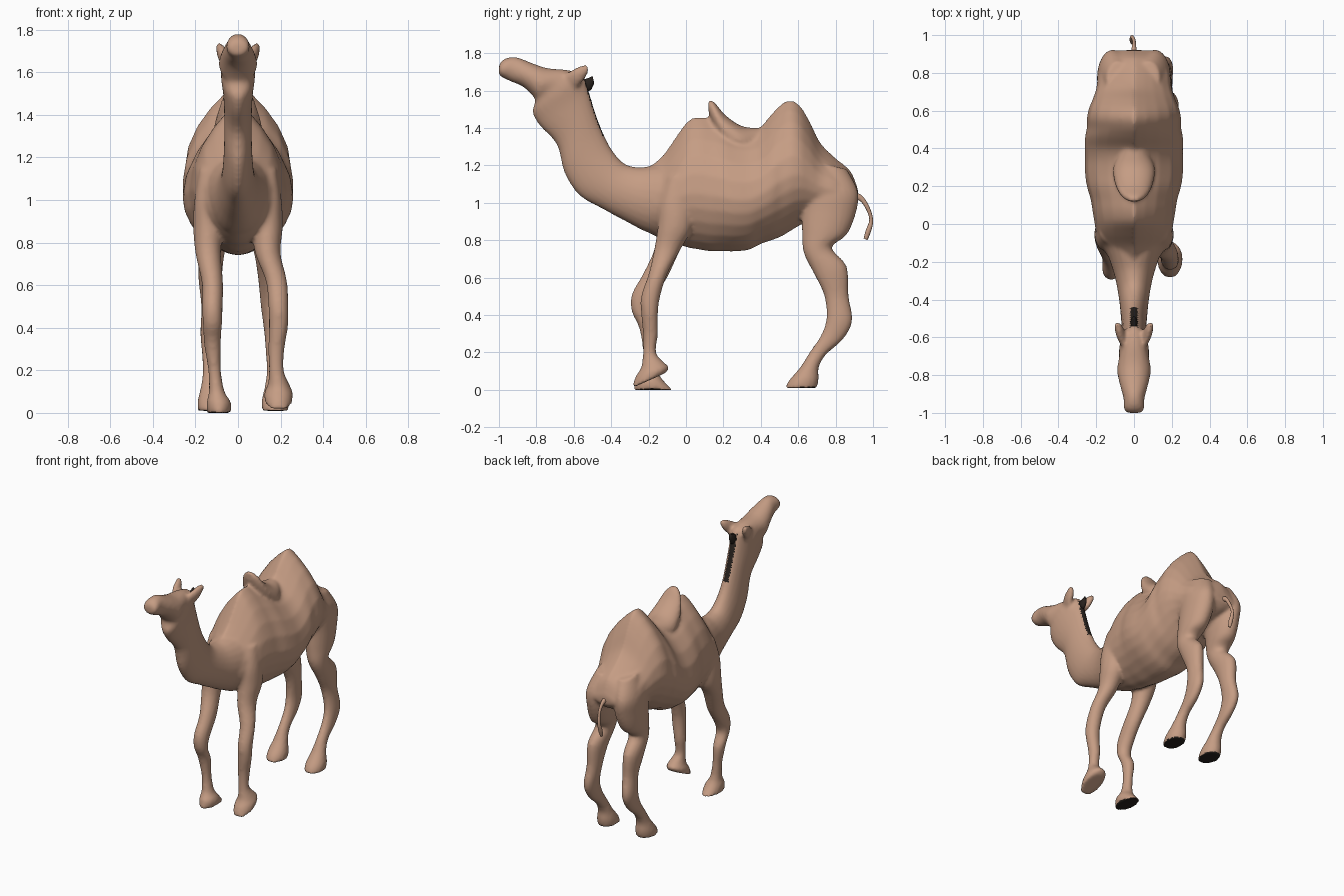
import bpy, bmesh, math

cube = bpy.data.objects.get("Cube")
if cube:
    bpy.data.objects.remove(cube)


def make_material(name, rgb):
    mat = bpy.data.materials.new(name)
    mat.use_nodes = True
    mat.diffuse_color = (*rgb, 1)
    mat.node_tree.nodes["Principled BSDF"].inputs["Base Color"].default_value = (*rgb, 1)
    return mat


coat = make_material("tan coat", (0.56, 0.335, 0.23))
dark = make_material("dark brown", (0.02, 0.015, 0.012))


def catmull(a, b, c, d, t):
    """Smooth interpolation between stations b and c."""
    return [(2 * q + (r - p) * t + (2 * p - 5 * q + 4 * r - s) * t * t
             + (3 * q - p - 3 * r + s) * t ** 3) / 2
            for p, q, r, s in zip(a, b, c, d)]


def refine(stations, steps=4):
    ends = [stations[0]] + stations + [stations[-1]]
    rows = []
    for i in range(len(stations) - 1):
        rows += [catmull(*ends[i:i + 4], k / steps) for k in range(steps)]
    return rows + [stations[-1]]


def loft(bm, stations, side=1, drift=0, middle=0.5, upper=1, lower=1, count=24):
    """Skin rings; a station is (y, z) of one edge, (y, z) of the other, x, half width,
    all in hundredths. The powers taper each half of the ring."""
    rings = []
    for ya, za, yb, zb, x, w in refine(stations):
        ym, zm = yb + (ya - yb) * middle, zb + (za - zb) * middle
        ring = []
        for k in range(count):
            s, c = math.sin(math.tau * k / count), math.cos(math.tau * k / count)
            ey, ez = (ya - ym, za - zm) if s > 0 else (ym - yb, zm - zb)
            wide = math.copysign(abs(c) ** (upper if s > 0 else lower), c) * w
            z = zm + s * ez
            px = side * x + wide + drift * (100 - z)
            ring.append(bm.verts.new((px / 100, (ym + s * ey) / 100, z / 100)))
        rings.append(ring)
    faces = [bm.faces.new(rings[0]), bm.faces.new(rings[-1])]
    for a, b in zip(rings, rings[1:]):
        for k in range(count):
            n = (k + 1) % count
            faces.append(bm.faces.new((a[k], a[n], b[n], b[k])))
    bmesh.ops.recalc_face_normals(bm, faces=faces)


def finish(bm, name, *materials):
    mesh = bpy.data.meshes.new(name)
    bm.to_mesh(mesh)
    bm.free()
    for mat in materials:
        mesh.materials.append(mat)
    obj = bpy.data.objects.new(name, mesh)
    bpy.context.collection.objects.link(obj)
    for poly in mesh.polygons:
        poly.use_smooth = True
    return obj


body = bmesh.new()

# Torso with rear hump: y, top, bottom, half width
torso = [(-20, 119, 84, 12), (-12, 126, 80, 17), (-5, 136, 78, 20), (1, 144, 76, 21),
         (7, 146, 75, 22), (13, 145, 74, 23), (20, 143, 74, 25), (27, 140, 74, 26),
         (34, 139, 75, 26), (40, 141, 78, 26), (46, 148, 80, 26), (51, 153, 82, 25),
         (56, 155, 85, 25), (61, 152, 88, 24), (66, 144, 90, 22), (72, 132, 92, 20),
         (80, 124, 94, 19), (88, 117, 97, 15), (92, 107, 101, 8)]
loft(body, [(y, top, y, low, 0, w) for y, top, low, w in torso],
     middle=0.42, upper=1.9, lower=1.25)

# Raised crest behind the front hump
crest = [(12, 155, 149, 3), (15, 154, 140, 7), (21, 147, 130, 10),
         (30, 141, 125, 11), (40, 140, 125, 6)]
loft(body, [(y, top, y, low, 0, w) for y, top, low, w in crest])

# Neck, throat, head and muzzle
loft(body, [(-8, 122, -8, 82, 0, 17), (-18, 120, -20, 84, 0, 13), (-25, 119, -32, 90, 0, 10),
            (-33, 121, -45, 97, 0, 8), (-40, 129, -57, 104, 0, 7), (-45, 139, -65, 116, 0, 6.5),
            (-49, 150, -69, 131, 0, 6.5), (-52, 160, -78, 141, 0, 7), (-55, 168, -82, 148, 0, 8),
            (-63, 171, -81, 153, 0, 8), (-74, 172, -81, 156, 0, 9), (-83, 175, -87, 162, 0, 7.5),
            (-91, 178, -94, 165, 0, 5.5), (-97, 177, -98, 167, 0, 5.5), (-100, 174, -100, 168, 0, 4)])

hind_leg = [(68, 122, 86, 118, 8, 6), (63, 108, 92, 106, 11, 8), (62, 95, 91, 95, 11, 8.5),
            (62, 84, 86, 83, 12, 7.5), (63, 73, 78, 76, 13, 6), (69, 61, 86, 66, 14, 5.5),
            (74, 50, 87, 50, 14, 4.5), (75, 38, 89, 37, 15, 4.2), (72, 29, 84, 27, 15, 3.7),
            (66, 20, 75, 19, 15, 3.5), (61, 12, 71, 12, 15, 4.7), (55, 5, 71, 6, 15, 6.3),
            (53, 1, 70, 1, 15, 6.3)]
shoulder = [(-10, 114, 2, 116, 13, 5), (-14, 100, 4, 100, 14, 6.5),
            (-15, 88, 3, 86, 14, 7), (-17, 75, -3, 75, 14, 6)]
# Right foreleg stands flat, left foreleg has its heel lifted
right_foreleg = [(-23, 62, -10, 60, 12, 5), (-29, 51, -17, 49, 12, 4.8), (-29, 42, -20, 41, 12, 4.5),
                 (-25, 33, -16, 32, 12, 4), (-23, 20, -16, 20, 11, 3), (-24, 10, -15, 10, 10, 3.7),
                 (-27, 5, -12, 5, 9, 5.7), (-28, 0, -7, 0, 9, 5.7)]
left_foreleg = [(-20, 62, -10, 62, 18, 5), (-24, 50, -14, 49, 19, 4.7), (-24, 41, -15, 40, 19, 4.5),
                (-23, 30, -15, 30, 18, 3.8), (-23, 20, -16, 20, 18, 3.5), (-24, 12, -12, 15, 19, 5),
                (-27, 7, -9, 12, 19, 6.7), (-29, 1, -11, 9, 19, 6.5)]
ear = [(-66, 168, -60, 160, 5, 2), (-61, 171, -56, 164, 7, 2.5),
       (-57, 173, -53, 168, 8, 2.2), (-53, 174, -52, 171, 9, 1.4)]
for side, foreleg in ((-1, right_foreleg), (1, left_foreleg)):
    loft(body, hind_leg, side, drift=0.025)
    loft(body, shoulder + foreleg, side)
    loft(body, ear, side)

# Fuse the parts into one skin
skin = finish(body, "body", coat, dark)
remesh = skin.modifiers.new("fuse", "REMESH")
remesh.mode = "VOXEL"
remesh.voxel_size = 0.011
remesh.use_smooth_shade = True
soften = skin.modifiers.new("soften", "SMOOTH")
soften.factor = 0.5
soften.iterations = 6
bpy.context.view_layer.update()
fused = bpy.data.meshes.new_from_object(skin.evaluated_get(bpy.context.evaluated_depsgraph_get()))
skin.modifiers.clear()
skin.data = fused
fused.materials.clear()
fused.materials.append(coat)
fused.materials.append(dark)

# Dark soles and a dark strip down the nape
for poly in fused.polygons:
    x, y, z = poly.center
    lifted = x > 0 and y < 0
    sole = z < 0.05 and poly.normal.z < -0.5 and not lifted
    nape = abs(x) < 0.02 and -0.56 < y < -0.43 and 1.36 < z < 1.66 and poly.normal.y > 0.3
    poly.material_index = 1 if sole or nape else 0
    poly.use_smooth = True

# Tuft behind the ears
tuft = bmesh.new()
loft(tuft, [(-55, 166, -54, 160, 0, 1.5), (-52, 167, -51, 160, 0, 1.8),
            (-50, 168, -49, 164, 0, 1)], count=10)
finish(tuft, "nape_tuft", dark)

# Tail with a thicker tip
tail = bmesh.new()
loft(tail, [(89, 106, 89, 102, 0, 2), (94, 104, 93, 101, 0, 1.2), (98, 98, 96, 97, 0, 0.9),
            (100, 91, 98, 91, -1, 0.9), (99, 85, 96, 85, -1, 1.4),
            (97, 80, 95, 81, -1, 0.8)], count=12)
finish(tail, "tail", coat)
